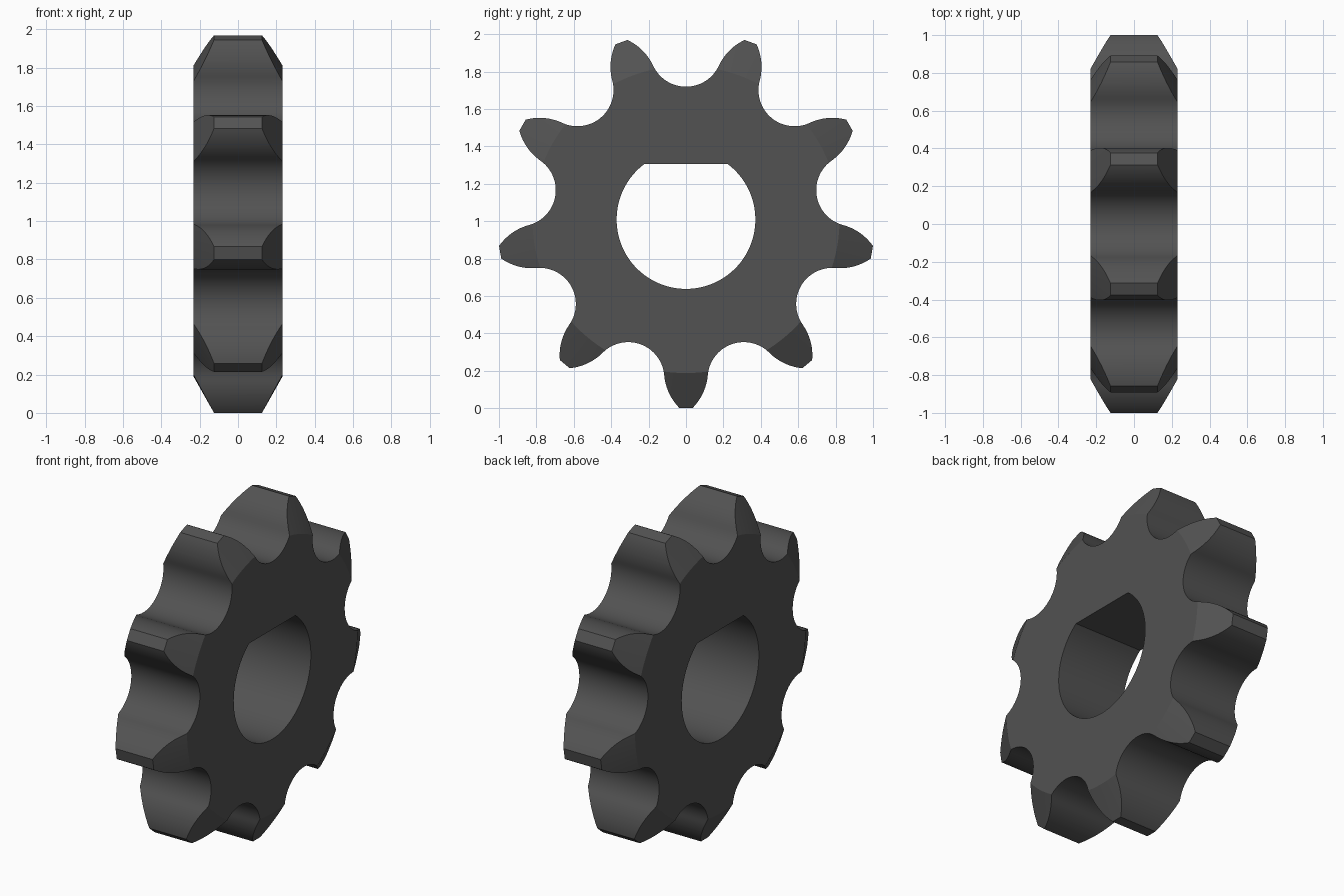
import bpy, bmesh, math
from math import sin, cos, radians, pi

if "Cube" in bpy.data.objects:
    bpy.data.objects.remove(bpy.data.objects["Cube"])

TEETH = 9
CZ = 1.009             # hub height = tip radius
HALF = 0.231           # half thickness
PITCH_R = 0.903        # circle through the roller seats
SEAT_R = 0.193         # roller seat radius
BORE_R, FLAT_H = 0.371, 0.297
TIP = (0.034, CZ)      # half width of the tooth tip, tip radius

steel = bpy.data.materials.new("dark steel")
steel.diffuse_color = (0.085, 0.085, 0.085, 1)
steel.use_nodes = True
steel.node_tree.nodes["Principled BSDF"].inputs["Base Color"].default_value = steel.diffuse_color


def add_object(name, bm):
    bmesh.ops.recalc_face_normals(bm, faces=bm.faces[:])
    mesh = bpy.data.meshes.new(name)
    bm.to_mesh(mesh)
    bm.free()
    mesh.materials.append(steel)
    obj = bpy.data.objects.new(name, mesh)
    bpy.context.collection.objects.link(obj)
    return obj


def prism(name, outline, half):
    """Extrude a (y, z) outline along x."""
    bm = bmesh.new()
    face = bm.faces.new([bm.verts.new((-half, y, CZ + z)) for y, z in outline])
    ext = bmesh.ops.extrude_face_region(bm, geom=[face])
    verts = [v for v in ext["geom"] if isinstance(v, bmesh.types.BMVert)]
    bmesh.ops.translate(bm, verts=verts, vec=(2 * half, 0, 0))
    return add_object(name, bm)


def half_tooth():
    """Points from tip to valley; u is across the tooth, r is outward."""
    su, sr = PITCH_R * sin(pi / TEETH), PITCH_R * cos(pi / TEETH)
    a0, a1 = radians(85), pi / TEETH
    # seat arc, from flank to valley centre
    seat = []
    for i in range(17):
        a = a0 + (a1 - a0) * i / 16
        seat.append((su - SEAT_R * sin(a), sr - SEAT_R * cos(a)))
    # convex flank arc, tangent to the seat and ending at the tip
    pu, pr = seat[0]
    du, dr = TIP[0] - pu, TIP[1] - pr
    turn = math.atan2(-du, dr) - (pi / 2 - a0)
    rad = math.hypot(du, dr) / (2 * sin(turn))
    cu, cr = pu - rad * sin(a0), pr - rad * cos(a0)
    flank = []
    for i in range(12):
        a = (pi / 2 - a0) + 2 * turn * (1 - i / 12)
        flank.append((cu + rad * cos(a), cr + rad * sin(a)))
    return flank + seat


# Toothed outline, first tooth pointing down
half = half_tooth()
tooth = [(-u, r) for u, r in reversed(half[:-1])] + half
outline = []
for k in range(TEETH):
    t = 2 * pi * k / TEETH
    outline += [(u * cos(t) + r * sin(t), u * sin(t) - r * cos(t)) for u, r in tooth]
sprocket = prism("sprocket", outline, 0.3)

# Double-cone blank that sets the thickness and bevels the teeth
R0, R1 = 0.821, 1.1
X1 = HALF - (R1 - R0) * 0.106 / 0.188
SEG = 180
bm = bmesh.new()
rings = [[bm.verts.new((x, r * sin(2 * pi * i / SEG), CZ - r * cos(2 * pi * i / SEG)))
          for i in range(SEG)]
         for x, r in ((-HALF, R0), (-X1, R1), (X1, R1), (HALF, R0))]
for a, b in zip(rings, rings[1:]):
    for i in range(SEG):
        j = (i + 1) % SEG
        bm.faces.new((a[i], a[j], b[j], b[i]))
bm.faces.new(rings[0])
bm.faces.new(rings[-1])
blank = add_object("bevel_blank", bm)

# D-shaped shaft bore with a flat at the top
a0 = math.acos(FLAT_H / BORE_R)
bore = [(BORE_R * sin(a), BORE_R * cos(a))
        for a in (a0 + (2 * pi - 2 * a0) * i / 72 for i in range(73))]
bore_cutter = prism("bore_cutter", bore, 0.4)

bpy.context.view_layer.objects.active = sprocket
sprocket.select_set(True)
for tool, op in ((blank, 'INTERSECT'), (bore_cutter, 'DIFFERENCE')):
    mod = sprocket.modifiers.new(tool.name, 'BOOLEAN')
    mod.object, mod.operation, mod.solver = tool, op, 'EXACT'
    bpy.ops.object.modifier_apply(modifier=mod.name)
    bpy.data.objects.remove(tool)

bpy.ops.object.shade_smooth_by_angle(angle=radians(20))
